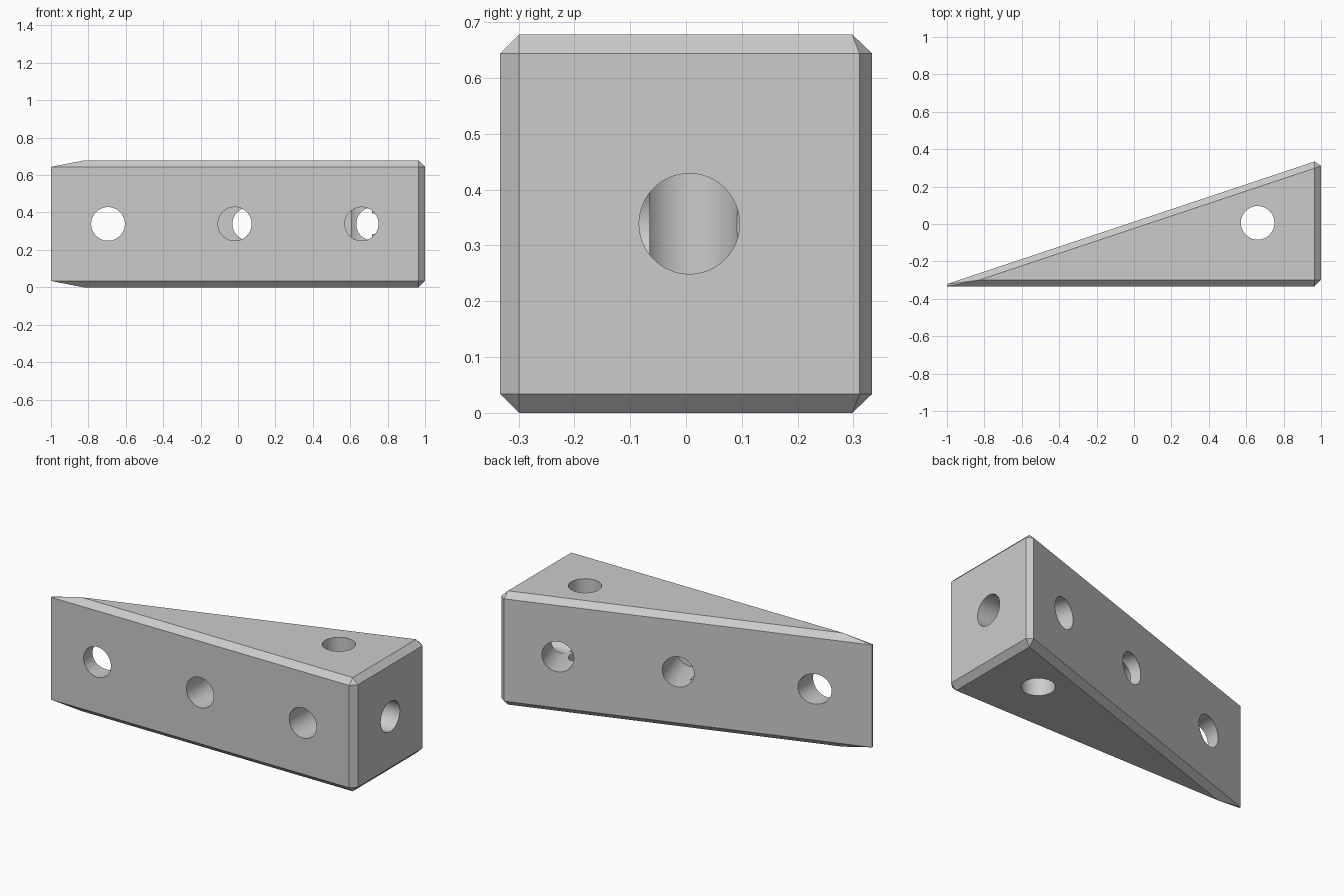
import bpy, bmesh, math
from mathutils import Vector

if "Cube" in bpy.data.objects:
    bpy.data.objects.remove(bpy.data.objects["Cube"], do_unlink=True)

UNIT = 0.678          # one grid cell of the block
CHAMFER = 0.034
RADIUS = 0.09
BLIND = 0.268         # depth of the blind holes
MID = UNIT / 2
FRONT = -0.333
CELLS = [1 - UNIT * (i + 0.5) for i in range(3)]
SIDE_Y = FRONT + MID

grey = bpy.data.materials.new("light grey")
grey.use_nodes = True
colour = (0.6, 0.6, 0.6, 1)
grey.diffuse_color = colour
grey.node_tree.nodes["Principled BSDF"].inputs["Base Color"].default_value = colour


def make_object(name, bm):
    mesh = bpy.data.meshes.new(name)
    bm.to_mesh(mesh)
    bm.free()
    obj = bpy.data.objects.new(name, mesh)
    bpy.context.collection.objects.link(obj)
    mesh.materials.append(grey)
    return obj


def slope_y(x):
    """Y of the sloping back face at x."""
    return FRONT + (x - 1 + 3 * UNIT) / 3


# Chamfered wedge: wide outline through the middle, inset triangle on top and bottom
inset = FRONT + CHAMFER
inner_x = 1 - CHAMFER
outline = [(-1, FRONT), (inner_x, FRONT), (1, inset), (1, 0.311),
           (inner_x, slope_y(inner_x)), (-1, slope_y(-1))]
triangle = [(-0.825, inset), (inner_x, inset), (inner_x, 0.298)]
bm = bmesh.new()
for points, gap in ((triangle, 0), (outline, CHAMFER)):
    for x, y in points:
        for z in (gap, UNIT - gap):
            bm.verts.new((x, y, z))
bmesh.ops.convex_hull(bm, input=bm.verts[:])
bmesh.ops.dissolve_limit(bm, angle_limit=math.radians(0.5),
                         verts=bm.verts[:], edges=bm.edges[:])
bmesh.ops.recalc_face_normals(bm, faces=bm.faces[:])
wedge = make_object("wedge_block", bm)

cutters = []


def drill(name, entry, direction, depth):
    """Cylinder cutter that starts just outside the surface."""
    direction = Vector(direction).normalized()
    lead = 0.1
    bm = bmesh.new()
    bmesh.ops.create_cone(bm, cap_ends=True, segments=64, radius1=RADIUS,
                          radius2=RADIUS, depth=depth + lead)
    cutter = make_object(name, bm)
    cutter.rotation_mode = "QUATERNION"
    cutter.rotation_quaternion = direction.to_track_quat("Z", "Y")
    cutter.location = Vector(entry) + direction * (depth - lead) / 2
    cutter.hide_render = True
    cutters.append(cutter)


# Vertical through hole, right end hole, front holes and sloped back holes
drill("vertical_hole", (CELLS[0], SIDE_Y, UNIT), (0, 0, -1), 1)
drill("end_hole", (1, SIDE_Y, MID), (-1, 0, 0), MID)
for i, x in enumerate(CELLS):
    drill("front_hole", (x, FRONT, MID), (0, 1, 0), 1 if i == 2 else BLIND)
for i in range(2):
    x = 1 - UNIT * (i + 0.5) * 3 / math.sqrt(10)
    drill("back_hole", (x, slope_y(x), MID), (1, -3, 0), BLIND)

for cutter in cutters:
    mod = wedge.modifiers.new(cutter.name, "BOOLEAN")
    mod.operation = "DIFFERENCE"
    mod.solver = "EXACT"
    mod.object = cutter

# Bake the drilled block and discard the cutters
bpy.context.view_layer.update()
graph = bpy.context.evaluated_depsgraph_get()
drilled = bpy.data.meshes.new_from_object(wedge.evaluated_get(graph))
wedge.modifiers.clear()
wedge.data = drilled
for cutter in cutters:
    bpy.data.objects.remove(cutter, do_unlink=True)

# Smooth hole walls, crisp edges
drilled.shade_smooth()
drilled.set_sharp_from_angle(angle=math.radians(15))
